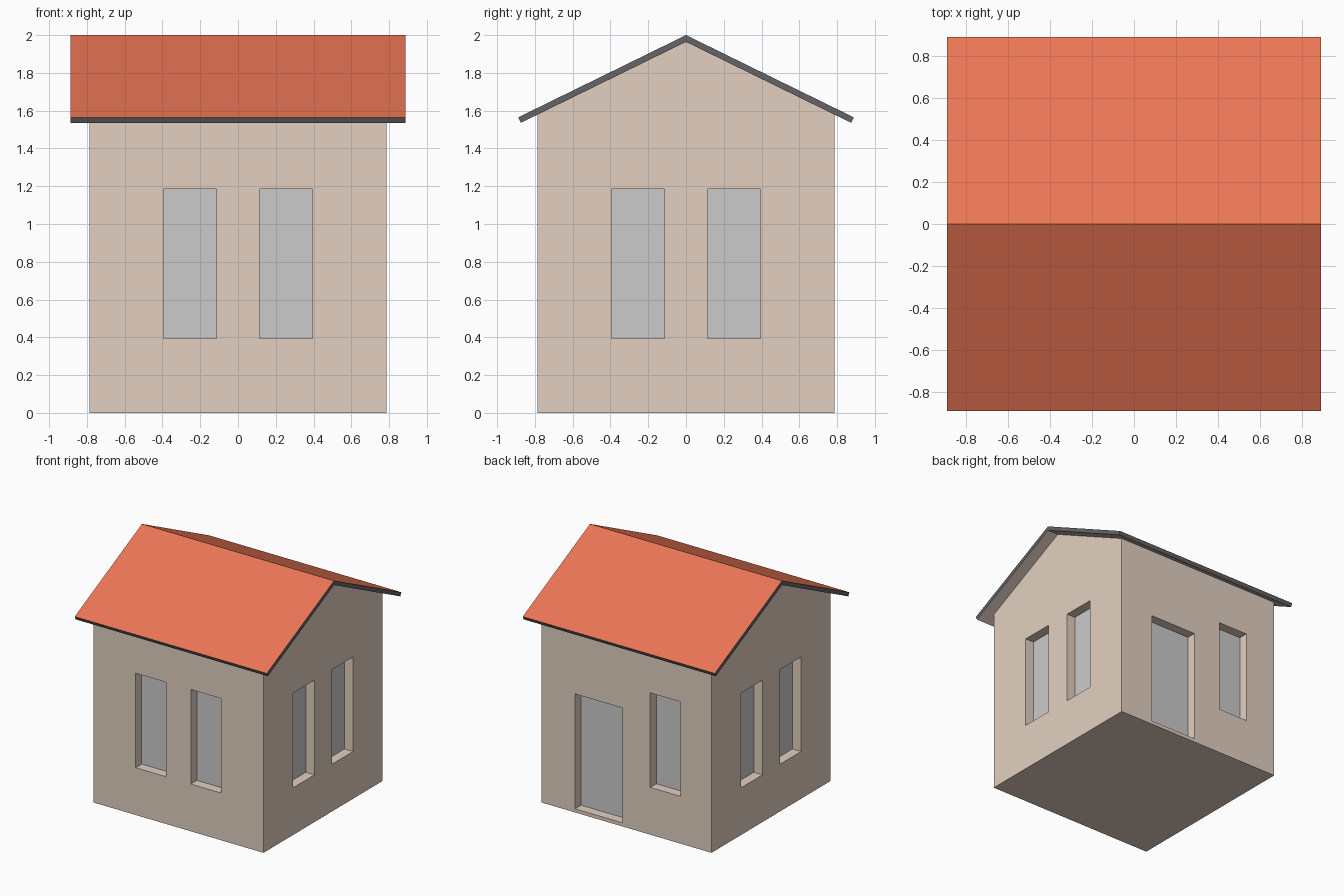
import bpy, bmesh
from mathutils import Matrix, Vector
from math import pi

if "Cube" in bpy.data.objects:
    bpy.data.objects.remove(bpy.data.objects["Cube"])

W = 0.787        # half width of the walls
R = 0.888        # half width of the roof
DEPTH = 0.08     # recess of the panes
SLOPE = 0.49


def material(name, rgb):
    m = bpy.data.materials.new(name)
    m.diffuse_color = (*rgb, 1)
    m.use_nodes = True
    m.node_tree.nodes["Principled BSDF"].inputs["Base Color"].default_value = m.diffuse_color
    return m


plaster = material("plaster", (0.76, 0.63, 0.53))
tile = material("roof_tile", (0.83, 0.18, 0.09))
trim = material("roof_trim", (0.13, 0.13, 0.135))


def finish(name, bm, mats=()):
    bmesh.ops.recalc_face_normals(bm, faces=bm.faces)
    me = bpy.data.meshes.new(name)
    bm.to_mesh(me)
    bm.free()
    for m in mats:
        me.materials.append(m)
    ob = bpy.data.objects.new(name, me)
    bpy.context.collection.objects.link(ob)
    return ob


def extrude_x(profile, half):
    """Closed y-z profile swept along x."""
    bm = bmesh.new()
    face = bm.faces.new([bm.verts.new((-half, y, z)) for y, z in profile])
    new = bmesh.ops.extrude_face_region(bm, geom=[face])["geom"]
    bmesh.ops.translate(bm, vec=(2 * half, 0, 0),
                        verts=[v for v in new if isinstance(v, bmesh.types.BMVert)])
    bmesh.ops.recalc_face_normals(bm, faces=bm.faces)
    return bm


def add_box(bm, lo, hi, rot):
    lo, hi = Vector(lo), Vector(hi)
    bmesh.ops.create_cube(bm, size=1, matrix=rot @ Matrix.Translation((lo + hi) / 2)
                          @ Matrix.Diagonal((*(hi - lo), 1)))


# Walls with gable ends
apex = 1.968
eave = apex - SLOPE * W
walls = finish("walls", extrude_x([(-W, 0), (W, 0), (W, eave), (0, apex), (-W, eave)], W), [plaster])

# Openings, given as seen facing each wall: quarter turns, centre, width, bottom, top
openings = [("window", q, s * 0.255, 0.28, 0.395, 1.185) for q in (0, 1, 3) for s in (-1, 1)]
openings += [("door", 2, -0.255, 0.44, 0.03, 0.99), ("window", 2, 0.36, 0.28, 0.395, 1.185)]

cut = bmesh.new()
for kind, q, c, w, z0, z1 in openings:
    rot = Matrix.Rotation(q * pi / 2, 4, "Z")
    x0, x1 = c - w / 2, c + w / 2
    add_box(cut, (x0, -W - 0.05, z0), (x1, -W + DEPTH + 0.01, z1), rot)
    # Pane at the back of the recess
    pane = bmesh.new()
    add_box(pane, (x0, -W + DEPTH, z0), (x1, -W + DEPTH + 0.01, z1), rot)
    finish(kind + "_pane", pane)

# Cut the recesses
cutter = finish("opening_cutter", cut)
cutter.hide_render = True
mod = walls.modifiers.new("openings", "BOOLEAN")
mod.object = cutter
mod.solver = "EXACT"
bpy.context.view_layer.objects.active = walls
bpy.ops.object.modifier_apply(modifier=mod.name)
bpy.data.objects.remove(cutter)

# Roof: tiles above, dark trim on the edges, plaster below
end = 2 - SLOPE * R
bm = extrude_x([(-R, end), (0, 2), (R, end), (R - 0.014, end - 0.029),
                (0, 1.964), (-R + 0.014, end - 0.029)], R)
for f in bm.faces:
    f.material_index = 0 if f.normal.z > 0.5 else 2 if (
        f.normal.z < -0.7 and f.calc_area() > 0.5) else 1
finish("roof", bm, [tile, trim, plaster])
